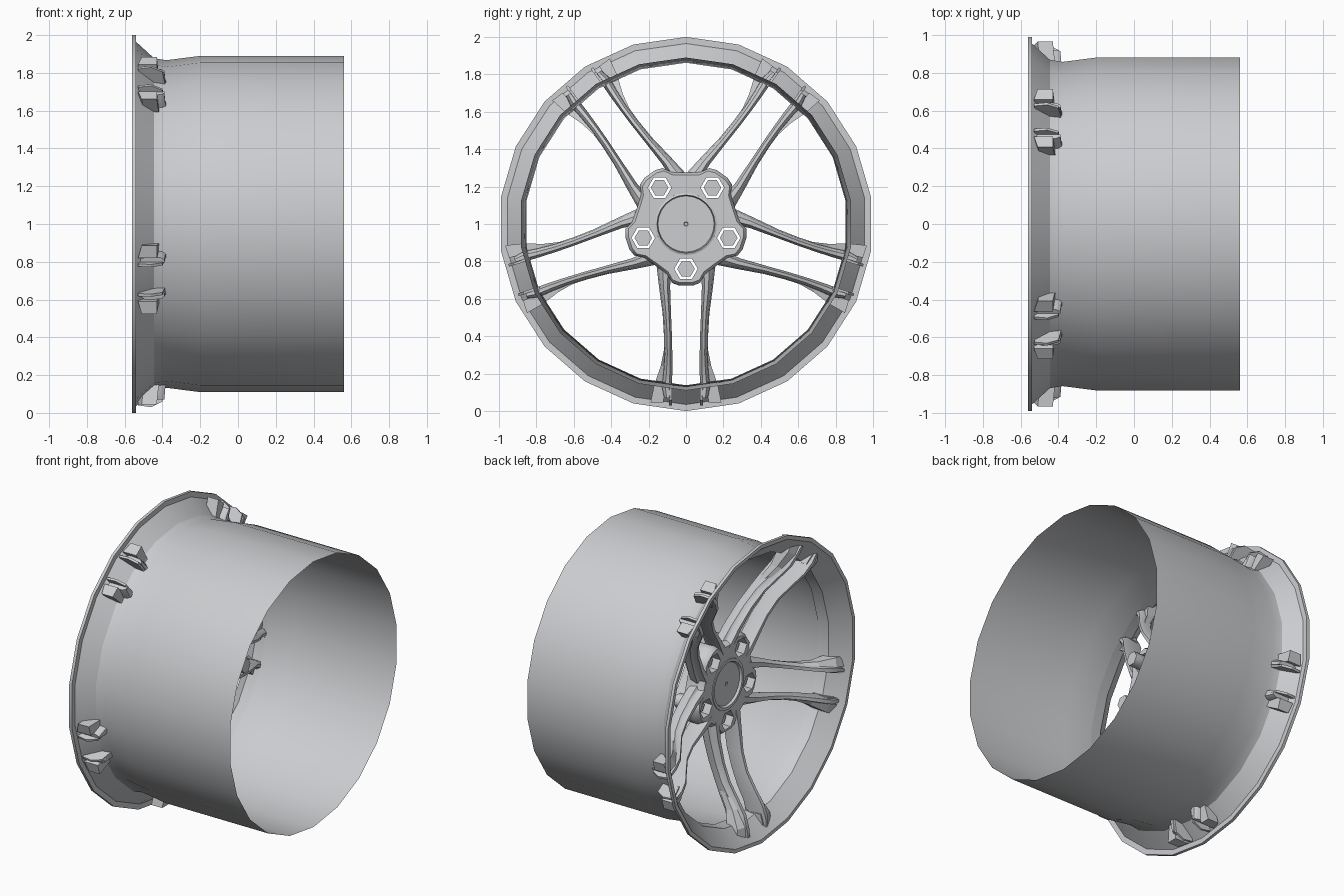
import bpy, bmesh, math
from math import sin, cos, pi, radians

cube = bpy.data.objects.get("Cube")
if cube:
    bpy.data.objects.remove(cube, do_unlink=True)

metal = bpy.data.materials.new("silver_grey")
metal.use_nodes = True
colour = (0.6, 0.61, 0.63, 1)
metal.diffuse_color = colour
metal.node_tree.nodes["Principled BSDF"].inputs["Base Color"].default_value = colour

ARMS = [radians(-90 + 72 * k) for k in range(5)]


def place(a, r, t, x):
    """Point at radius r along direction a, shifted sideways by t, depth x."""
    return (x, r * cos(a) - t * sin(a), 1 + r * sin(a) + t * cos(a))


def make(name, bm, smooth=None, fix=True):
    if fix:
        bmesh.ops.recalc_face_normals(bm, faces=bm.faces)
    me = bpy.data.meshes.new(name)
    bm.to_mesh(me)
    bm.free()
    ob = bpy.data.objects.new(name, me)
    bpy.context.collection.objects.link(ob)
    me.materials.append(metal)
    if smooth:
        bpy.ops.object.select_all(action='DESELECT')
        ob.select_set(True)
        bpy.context.view_layer.objects.active = ob
        bpy.ops.object.shade_smooth_by_angle(angle=radians(smooth))
    return ob


def loft(bm, rings, capped=True):
    """Skin closed rings of points, optionally capping both ends."""
    vs = [[bm.verts.new(p) for p in ring] for ring in rings]
    n = len(vs[0])
    for a, b in zip(vs, vs[1:]):
        for i in range(n):
            j = (i + 1) % n
            bm.faces.new((a[i], a[j], b[j], b[i]))
    if capped:
        bm.faces.new(vs[0])
        bm.faces.new(vs[-1])


def circle(r, x, sides, centre=(0, 0), turn=0.0):
    return [(x, centre[0] + r * sin(2 * pi * i / sides + turn),
             1 + centre[1] + r * cos(2 * pi * i / sides + turn)) for i in range(sides)]


# Barrel, flange and lip turned from one profile
profile = [(-.38, .862), (-.455, .87), (-.55, .965), (-.56, .975), (-.56, 1), (-.54, 1),
           (-.54, .965), (-.445, .878), (-.38, .867), (-.2, .89), (.56, .89)]
bm = bmesh.new()
loft(bm, [circle(r, x, 22) for x, r in profile], capped=False)
make("rim_barrel", bm, 30)

# Paired spokes: radius, inner and outer side offset, front and back depth
spoke_path = [(.2, .07, .16, -.31, -.19), (.33, .085, .145, -.325, -.21),
              (.48, .08, .125, -.35, -.24), (.6, .075, .118, -.39, -.28),
              (.7, .073, .118, -.45, -.32), (.79, .073, .125, -.505, -.365),
              (.87, .075, .135, -.53, -.385), (.93, .078, .12, -.535, -.39)]
bm = bmesh.new()
for a in ARMS:
    for s in (-1, 1):
        rings = []
        for r, t0, t1, xf, xb in spoke_path:
            w = t1 - t0
            section = [(t0 + .2 * w, xf), (t1 - .35 * w, xf), (t1 - .2 * w, xf + .035), (t1, xf + .045),
                       (t1 - .12 * w, xb - .02), (t1 - .4 * w, xb), (t0 + .25 * w, xb), (t0, xb - .04)]
            rings.append([place(a, r, s * t, x) for t, x in section])
        loft(bm, rings)
make("spokes", bm, 35)

# Flared side feet that pass through the flange
foot_path = [(.66, .105, .115, -.39, -.33), (.76, .11, .135, -.46, -.39),
             (.86, .115, .17, -.52, -.42), (.955, .12, .19, -.53, -.43)]
bm = bmesh.new()
for a in ARMS:
    for s in (-1, 1):
        loft(bm, [[place(a, r, s * t, x) for t, x in
                   ((t0, xf), (t1, xf + .02), (t1, xb), (t0, xb))]
                  for r, t0, t1, xf, xb in foot_path])
make("spoke_feet", bm)

# Thin fins at the spoke ends, behind the flange
bm = bmesh.new()
for a in ARMS:
    for s in (-1, 1):
        outline = [(.85, -.5), (.96, -.53), (.97, -.46), (.94, -.4), (.85, -.385)]
        loft(bm, [[place(a, r, s * t, x) for r, x in outline] for t in (.075, .09)])
make("spoke_fins", bm)

# Hub with a lobe round each bolt and an open bore
bore = .165
lobe = [(-.16, .225), (-.1, .27), (-.075, .315), (-.035, .33),
        (.035, .33), (.075, .315), (.1, .27), (.16, .225)]
rim_points = [(a, r, t) for a in ARMS for t, r in lobe]


def hub_ring(x, grow=1.0):
    return [place(a, r * grow, t * grow, x) for a, r, t in rim_points]


def bore_ring(x):
    ring = []
    for a, r, t in rim_points:
        d = math.hypot(r, t)
        ring.append(place(a, r * bore / d, t * bore / d, x))
    return ring


bm = bmesh.new()
front, back = -.31, -.18
loft(bm, [bore_ring(front), hub_ring(front, .93), hub_ring(front + .03), hub_ring(back - .02),
          hub_ring(back, .95), bore_ring(back), bore_ring(front)], capped=False)
bmesh.ops.remove_doubles(bm, verts=bm.verts, dist=1e-5)
hub = make("hub", bm, 40)

# Hexagonal bolt holes cut through the hub
centres = [(.24 * cos(a), .24 * sin(a)) for a in ARMS]
bm = bmesh.new()
for c, a in zip(centres, ARMS):
    loft(bm, [circle(.063, x, 6, c, pi / 6) for x in (-.5, 0)])
cutter = make("bolt_hole_cutter", bm)
cutter.hide_render = True
cutter.hide_viewport = False
cutter.display_type = 'WIRE'
cut = hub.modifiers.new("bolt_holes", 'BOOLEAN')
cut.object = cutter
cut.solver = 'EXACT'
bpy.context.view_layer.objects.active = hub
bpy.ops.object.modifier_apply(modifier=cut.name)
bpy.data.objects.remove(cutter, do_unlink=True)

# Wheel bolts standing clear in their holes
bm = bmesh.new()
for c in centres:
    loft(bm, [circle(r, x, 6, c, pi / 6) for x, r in ((-.27, .04), (-.26, .047), (-.1, .047))])
make("bolts", bm, 62)

# Centre cap with a raised rim and a small middle dimple
bm = bmesh.new()
loft(bm, [circle(r, x, 24) for x, r in
          ((-.295, .008), (-.3, .012), (-.3, .14), (-.315, .147), (-.315, .166),
           (-.175, .166), (-.17, .155), (-.2, .15), (-.2, .012), (-.205, .008))])
make("centre_cap", bm, 30)
